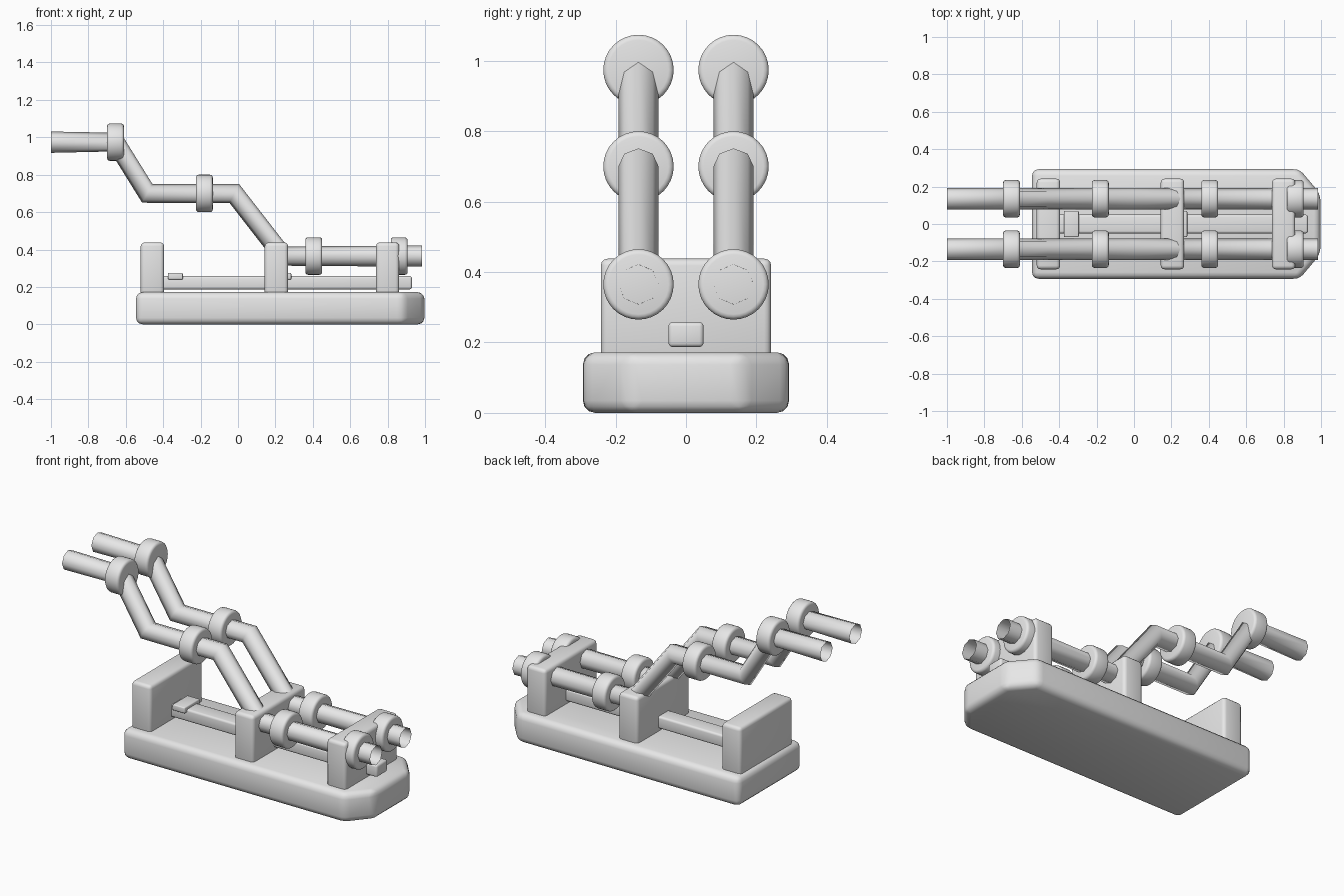
import bpy, bmesh, math
from mathutils import Matrix

cube = bpy.data.objects.get("Cube")
if cube:
    bpy.data.objects.remove(cube, do_unlink=True)

# One plain grey for everything
grey = bpy.data.materials.new("light_grey")
grey.use_nodes = True
grey.diffuse_color = (0.8, 0.8, 0.8, 1)
grey.node_tree.nodes["Principled BSDF"].inputs["Base Color"].default_value = (0.8, 0.8, 0.8, 1)


def finish(name, bm, bevel, segments=3):
    """Turn a bmesh into a smooth object with rounded edges."""
    bmesh.ops.recalc_face_normals(bm, faces=bm.faces[:])
    mesh = bpy.data.meshes.new(name)
    bm.to_mesh(mesh)
    bm.free()
    mesh.materials.append(grey)
    obj = bpy.data.objects.new(name, mesh)
    bpy.context.collection.objects.link(obj)
    mod = obj.modifiers.new("rounded_edges", "BEVEL")
    mod.width = bevel
    mod.segments = segments
    mod.limit_method = "ANGLE"
    bpy.ops.object.select_all(action="DESELECT")
    obj.select_set(True)
    bpy.context.view_layer.objects.active = obj
    bpy.ops.object.modifier_apply(modifier=mod.name)
    bpy.ops.object.shade_smooth_by_angle(angle=math.radians(32))
    return obj


def prism(name, outline, z0, z1, bevel):
    """Extrude a plan outline from z0 up to z1."""
    bm = bmesh.new()
    face = bm.faces.new([bm.verts.new((x, y, z0)) for x, y in outline])
    new = bmesh.ops.extrude_face_region(bm, geom=[face])["geom"]
    top = [v for v in new if isinstance(v, bmesh.types.BMVert)]
    bmesh.ops.translate(bm, verts=top, vec=(0, 0, z1 - z0))
    return finish(name, bm, bevel)


def box(name, x0, x1, half_y, z0, z1, bevel):
    corners = [(x0, -half_y), (x1, -half_y), (x1, half_y), (x0, half_y)]
    return prism(name, corners, z0, z1, bevel)


def collar(name, x, y, z):
    bm = bmesh.new()
    turn = Matrix.Translation((x, y, z)) @ Matrix.Rotation(math.pi / 2, 4, "Y")
    bmesh.ops.create_cone(bm, cap_ends=True, segments=32, radius1=0.1,
                          radius2=0.1, depth=0.09, matrix=turn)
    return finish(name, bm, 0.015)


def pipe(name, path, y):
    """Open eight-sided tube following a bent path."""
    curve = bpy.data.curves.new(name, "CURVE")
    curve.dimensions = "3D"
    curve.bevel_depth = 0.057
    curve.bevel_resolution = 2
    curve.use_fill_caps = False
    spline = curve.splines.new("POLY")
    spline.points.add(len(path) - 1)
    for point, (x, z) in zip(spline.points, path):
        point.co = (x, y, z, 1)
    curve.materials.append(grey)
    obj = bpy.data.objects.new(name, curve)
    bpy.context.collection.objects.link(obj)
    bpy.ops.object.select_all(action="DESELECT")
    obj.select_set(True)
    bpy.context.view_layer.objects.active = obj
    bpy.ops.object.convert(target="MESH")


# Base plate with clipped corners at one end
prism("base_plate",
      [(-0.545, -0.293), (0.885, -0.293), (0.997, -0.16),
       (0.997, 0.16), (0.885, 0.293), (-0.545, 0.293)], 0, 0.172, 0.035)

# Three upright supports
for label, x0, x1 in (("end", -0.52, -0.395), ("middle", 0.143, 0.268), ("front", 0.738, 0.862)):
    box(label + "_support", x0, x1, 0.242, 0.15, 0.438, 0.02)

# Central bar with small raised pads
box("centre_bar", -0.42, 0.93, 0.05, 0.187, 0.258, 0.012)
for label, x in (("rear", -0.335), ("middle", 0.245)):
    box(label + "_bar_pad", x - 0.04, x + 0.04, 0.07, 0.24, 0.275, 0.006)

# Twin stepped pipes, each with four collars
LOW, MID, HIGH = 0.365, 0.7, 0.974
path = [(-1, HIGH), (-0.655, HIGH), (-0.485, MID), (-0.02, MID), (0.24, LOW), (0.985, LOW)]
for side, y in (("left", -0.135), ("right", 0.135)):
    pipe(side + "_pipe", path, y)
    for i, (x, z) in enumerate(((-0.655, HIGH), (-0.18, MID), (0.405, LOW), (0.862, LOW))):
        collar(f"{side}_collar_{i + 1}", x, y, z)
